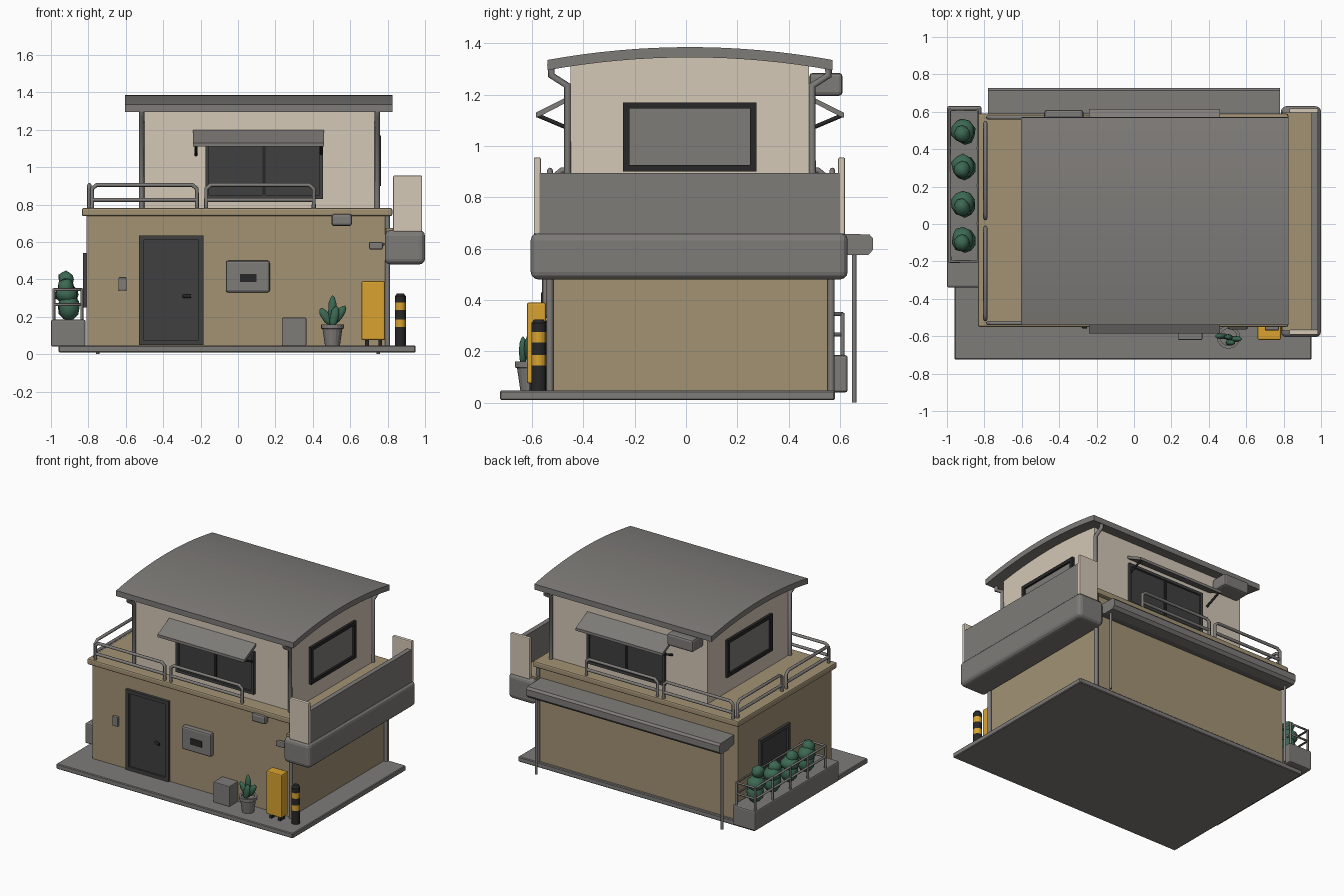
import bpy, bmesh, math, random
from mathutils import Vector, Matrix

if "Cube" in bpy.data.objects:
    bpy.data.objects.remove(bpy.data.objects["Cube"])
random.seed(4)

def mat(name, r, g, b):
    m = bpy.data.materials.new(name)
    m.diffuse_color = (r, g, b, 1)
    m.use_nodes = True
    m.node_tree.nodes["Principled BSDF"].inputs["Base Color"].default_value = m.diffuse_color
    return m
TAN = mat("tan plaster", 0.36, 0.29, 0.175)
CREAM = mat("cream plaster", 0.66, 0.58, 0.47)
GREY = mat("grey metal", 0.21, 0.20, 0.19)
DARK = mat("dark glass", 0.05, 0.05, 0.05)
BLACK = mat("black trim", 0.02, 0.02, 0.02)
YELLOW = mat("yellow paint", 0.70, 0.37, 0.03)
GREEN = mat("plant green", 0.045, 0.14, 0.085)

def add(name, me, *mats):
    for m in mats:
        me.materials.append(m)
    ob = bpy.data.objects.new(name, me)
    bpy.context.collection.objects.link(ob)
    return ob

def from_bm(name, bm, *mats, smooth=False):
    bmesh.ops.recalc_face_normals(bm, faces=bm.faces[:])
    for f in bm.faces:
        f.smooth = smooth
    me = bpy.data.meshes.new(name)
    bm.to_mesh(me)
    bm.free()
    return add(name, me, *mats)

def box(name, x0, x1, y0, y1, z0, z1, m, bev=0.0, seg=2):
    bm = bmesh.new()
    mx = Matrix.Translation(((x0+x1)/2, (y0+y1)/2, (z0+z1)/2)) @ Matrix.Diagonal((abs(x1-x0), abs(y1-y0), abs(z1-z0), 1))
    bmesh.ops.create_cube(bm, size=1, matrix=mx)
    if bev:
        bmesh.ops.bevel(bm, geom=bm.edges[:], offset=bev, segments=seg, profile=0.5, affect='EDGES')
    return from_bm(name, bm, m)

def prism(name, prof, x0, x1, m):
    """Extrude a (y, z) profile along x."""
    bm = bmesh.new()
    f = bm.faces.new([bm.verts.new((x0, y, z)) for y, z in prof])
    r = bmesh.ops.extrude_face_region(bm, geom=[f])
    bmesh.ops.translate(bm, vec=(x1-x0, 0, 0), verts=[v for v in r['geom'] if isinstance(v, bmesh.types.BMVert)])
    return from_bm(name, bm, m)

def tube(name, paths, rad, m):
    """Round bars along one or more polylines."""
    cu = bpy.data.curves.new(name, 'CURVE')
    cu.dimensions = '3D'
    cu.bevel_depth, cu.bevel_resolution, cu.use_fill_caps = rad, 2, True
    for p in paths:
        s = cu.splines.new('POLY')
        s.points.add(len(p)-1)
        for q, c in zip(s.points, p):
            q.co = (*c, 1)
    tmp = bpy.data.objects.new(name + "_curve", cu)
    bpy.context.collection.objects.link(tmp)
    dg = bpy.context.evaluated_depsgraph_get()
    me = bpy.data.meshes.new_from_object(tmp.evaluated_get(dg))
    bpy.data.objects.remove(tmp)
    me.materials.clear()
    return add(name, me, m)

def lathe(name, cx, cy, prof, m, n=16):
    """Turned shape from (radius, z) pairs."""
    bm = bmesh.new()
    rings = [[bm.verts.new((cx+r*math.cos(2*math.pi*i/n), cy+r*math.sin(2*math.pi*i/n), z)) for i in range(n)] for r, z in prof]
    for a, b in zip(rings, rings[1:]):
        for i in range(n):
            bm.faces.new((a[i], a[(i+1) % n], b[(i+1) % n], b[i]))
    bm.faces.new(rings[0][::-1])
    bm.faces.new(rings[-1])
    return from_bm(name, bm, m)

def window(name, axis, pos, out, a0, a1, z0, z1, pane, w=0.025, mullion=False):
    """Framed opening on a wall plane; axis is the wall's horizontal direction."""
    def plate(n, b0, b1, c0, c1, d, m):
        lo, hi = sorted((pos - out*0.01, pos + out*d))
        if axis == 'x':
            box(n, b0, b1, lo, hi, c0, c1, m)
        else:
            box(n, lo, hi, b0, b1, c0, c1, m)
    plate(name+"_pane", a0+w, a1-w, z0+w, z1-w, 0.006, pane)
    plate(name+"_frame_top", a0, a1, z1-w, z1, 0.02, BLACK if pane == GREY else DARK)
    plate(name+"_frame_bottom", a0, a1, z0, z0+w, 0.02, BLACK if pane == GREY else DARK)
    for i, s in enumerate((a0, a1-w)):
        plate(f"{name}_frame_side_{i}", s, s+w, z0+w, z1-w, 0.02, BLACK if pane == GREY else DARK)
    if mullion:
        c = (a0+a1)/2
        plate(name+"_mullion", c-0.008, c+0.008, z0+w, z1-w, 0.014, BLACK)

# ground slab, ground floor and its coping
box("ground_slab", -0.96, 0.95, -0.725, 0.58, 0.01, 0.047, GREY, 0.005, 1)
box("ground_floor", -0.81, 0.79, -0.52, 0.56, 0.045, 0.75, TAN)
box("roof_deck_coping", -0.835, 0.825, -0.55, 0.59, 0.738, 0.782, TAN, 0.01)

# upper floor with arched top, and arched roof
def arc(y):
    return 1.385 - 0.05*((y-0.015)/0.555)**2
ys = [-0.45 + 0.93*i/12 for i in range(13)]
prism("upper_floor", [(-0.45, 0.77)] + [(y, arc(y)-0.03) for y in ys] + [(0.48, 0.77)], -0.51, 0.745, CREAM)
ys = [-0.54 + 1.11*i/16 for i in range(17)]
prism("curved_roof", [(y, arc(y)) for y in ys] + [(y, arc(y)-0.04) for y in ys[::-1]], -0.605, 0.825, GREY)
for s, y in (("front", -0.525), ("back", 0.555)):
    tube(s+"_gutter", [[(-0.6, y, 1.315), (0.82, y, 1.315)]], 0.016, GREY)

# upper downpipes
for n, x, s in (("left_front", -0.515, -1), ("right_front", 0.745, -1), ("right_back", 0.745, 1)):
    c = 0.015
    tube(n+"_downpipe", [[(x, c+s*0.54, 1.32), (x, c+s*0.54, 1.275), (x, c+s*0.477, 1.235), (x, c+s*0.477, 0.78)]], 0.014, GREY)

# upper windows, awnings and railings, front and back
for n, s in (("front", -1), ("back", 1)):
    Y = lambda d: 0.015 + s*d
    window("upper_"+n+"_window", 'x', Y(0.465), s, -0.175, 0.455, 0.83, 1.14, DARK, 0.02, True)
    prism(n+"_awning", [(Y(0.46), 1.2), (Y(0.60), 1.13), (Y(0.60), 1.11), (Y(0.585), 1.115), (Y(0.46), 1.18)], -0.24, 0.46, GREY)
    tube(n+"_awning_brackets", [[(x, Y(0.595), 1.12), (x, Y(0.465), 1.065)] for x in (-0.225, 0.445)], 0.008, BLACK)

def railing(name, p, q):
    P, Q = Vector(p), Vector(q)
    d = (Q-P).normalized()*0.025
    up = lambda v, z: (v.x, v.y, z)
    tube(name, [[up(P, 0.77), up(P, 0.885), up(P+d, 0.905), up(Q-d, 0.905), up(Q, 0.885), up(Q, 0.77)],
                [up(P, 0.825), up(Q, 0.825)]], 0.011, GREY)
for n, y in (("front", -0.53), ("back", 0.57)):
    railing(n+"_railing_a", (-0.78, y, 0), (-0.22, y, 0))
    railing(n+"_railing_b", (-0.17, y, 0), (0.405, y, 0))
railing("left_railing_a", (-0.795, -0.51, 0), (-0.795, -0.02, 0))
railing("left_railing_b", (-0.795, 0.03, 0), (-0.795, 0.54, 0))
window("upper_right_window", 'y', 0.745, 1, -0.245, 0.275, 0.9, 1.17, GREY)
window("upper_left_window", 'y', -0.51, -1, -0.245, 0.275, 0.9, 1.17, GREY)

# air conditioner on the back
box("air_conditioner", -0.48, -0.27, 0.48, 0.61, 1.195, 1.285, GREY, 0.015)

# side balcony on the right
box("balcony_base", 0.785, 1.0, -0.605, 0.63, 0.48, 0.662, GREY, 0.03, 3)
box("balcony_floor", 0.79, 0.965, -0.57, 0.6, 0.65, 0.675, TAN)
box("balcony_panel", 0.95, 0.985, -0.57, 0.6, 0.65, 0.895, GREY)
box("balcony_front_end", 0.83, 0.985, -0.593, -0.565, 0.655, 0.955, CREAM, 0.006)
box("balcony_back_end", 0.83, 0.985, 0.593, 0.62, 0.655, 0.955, CREAM, 0.006)

# long canopy on the back with its posts
prism("back_canopy", [(0.55, 0.66), (0.715, 0.655), (0.728, 0.64), (0.728, 0.595), (0.71, 0.575), (0.63, 0.575), (0.55, 0.60)], -0.78, 0.78, GREY)
tube("canopy_posts", [[(x, 0.655, 0.0), (x, 0.655, 0.59)] for x in (-0.75, 0.75)], 0.009, GREY)

# lower corner pipes
tube("corner_pipes", [[(0.80, y, 0.045), (0.80, y, 0.74)] for y in (-0.53, 0.565)], 0.014, GREY)

# front door
window("front_door", 'x', -0.52, -1, -0.53, -0.185, 0.05, 0.635, DARK, 0.025)
tube("door_handle", [[(-0.29, -0.53, 0.31), (-0.27, -0.55, 0.31), (-0.25, -0.55, 0.31)]], 0.01, BLACK)

# wall fittings on the front
box("intercom", -0.64, -0.595, -0.54, -0.515, 0.34, 0.41, GREY, 0.006)
box("wall_panel", -0.065, 0.17, -0.56, -0.515, 0.33, 0.5, GREY, 0.012)
box("wall_panel_slot", 0.01, 0.10, -0.565, -0.555, 0.385, 0.43, BLACK)
box("wall_lamp", 0.5, 0.61, -0.565, -0.515, 0.685, 0.75, GREY, 0.015)
box("utility_box", 0.235, 0.365, -0.62, -0.515, 0.045, 0.195, GREY, 0.005)
tube("camera_arm", [[(0.78, -0.51, 0.59), (0.76, -0.55, 0.58)]], 0.008, GREY)
box("security_camera", 0.70, 0.775, -0.57, -0.54, 0.56, 0.60, GREY, 0.008)

# yellow stand on feet
box("yellow_stand", 0.66, 0.785, -0.62, -0.545, 0.075, 0.39, YELLOW, 0.008)
for i, x in enumerate((0.68, 0.75)):
    box(f"stand_foot_{i}", x, x+0.02, -0.61, -0.555, 0.045, 0.08, BLACK)

# striped bollard
bo = lathe("striped_bollard", 0.868, -0.573, [(0.029, z) for z in (0.045, 0.145, 0.185, 0.235, 0.275, 0.31)] + [(0.018, 0.325)], BLACK)
bo.data.materials.append(YELLOW)
for p in bo.data.polygons:
    z = p.center.z
    if abs(p.normal.z) < 0.5 and (0.145 < z < 0.185 or 0.235 < z < 0.275):
        p.material_index = 1

# potted plant
def blob(name, c, r, sub=2, tilt=0.0, jit=0.0):
    bm = bmesh.new()
    bmesh.ops.create_icosphere(bm, subdivisions=sub, radius=1)
    for v in bm.verts:
        v.co *= 1 + random.uniform(-jit, jit)
    bm.transform(Matrix.Translation(c) @ Matrix.Rotation(tilt, 4, 'Y') @ Matrix.Diagonal((*r, 1)))
    return from_bm(name, bm, GREEN, smooth=True)
lathe("plant_pot", 0.505, -0.605, [(0.04, 0.045), (0.053, 0.135), (0.062, 0.137), (0.062, 0.16), (0.045, 0.16), (0.045, 0.148)], GREY)
for i, (dx, dy, z, h, t) in enumerate(((0, 0, 0.23, 0.085, 0), (0.035, -0.01, 0.21, 0.06, 0.6), (-0.035, 0.005, 0.2, 0.055, -0.6), (0.01, -0.03, 0.2, 0.06, 0.2))):
    blob(f"plant_leaf_{i}", (0.505+dx, -0.605+dy, z), (0.024, 0.016, h), 2, t)

# left planter with fence and bushes
box("planter", -1.0, -0.815, -0.34, 0.63, 0.04, 0.185, GREY, 0.01)
xa, xb, ya, yb = -0.985, -0.835, -0.2, 0.61
bars = [[(xa, ya, z), (xa, yb, z), (xb, yb, z), (xb, ya, z), (xa, ya, z)] for z in (0.265, 0.345)]
for i in range(5):
    y = ya + (yb-ya)*i/4
    bars += [[(x, y, 0.175), (x, y, 0.35)] for x in (xa, xb)]
tube("planter_fence", bars, 0.008, GREY)
for i, y in enumerate((-0.09, 0.10, 0.30, 0.49)):
    top = 0.40 if i == 3 else 0.36
    blob(f"bush_{i}_base", (-0.905, y, 0.25), (0.058, 0.065, 0.07), 2, 0, 0.07)
    blob(f"bush_{i}_middle", (-0.915, y+0.008, 0.32), (0.062, 0.066, 0.05), 2, 0, 0.09)
    blob(f"bush_{i}_top", (-0.92, y-0.01, top), (0.042, 0.046, 0.045), 2, 0, 0.09)

# small window on the left wall
window("lower_left_window", 'y', -0.81, -1, -0.02, 0.32, 0.25, 0.54, DARK, 0.025)
